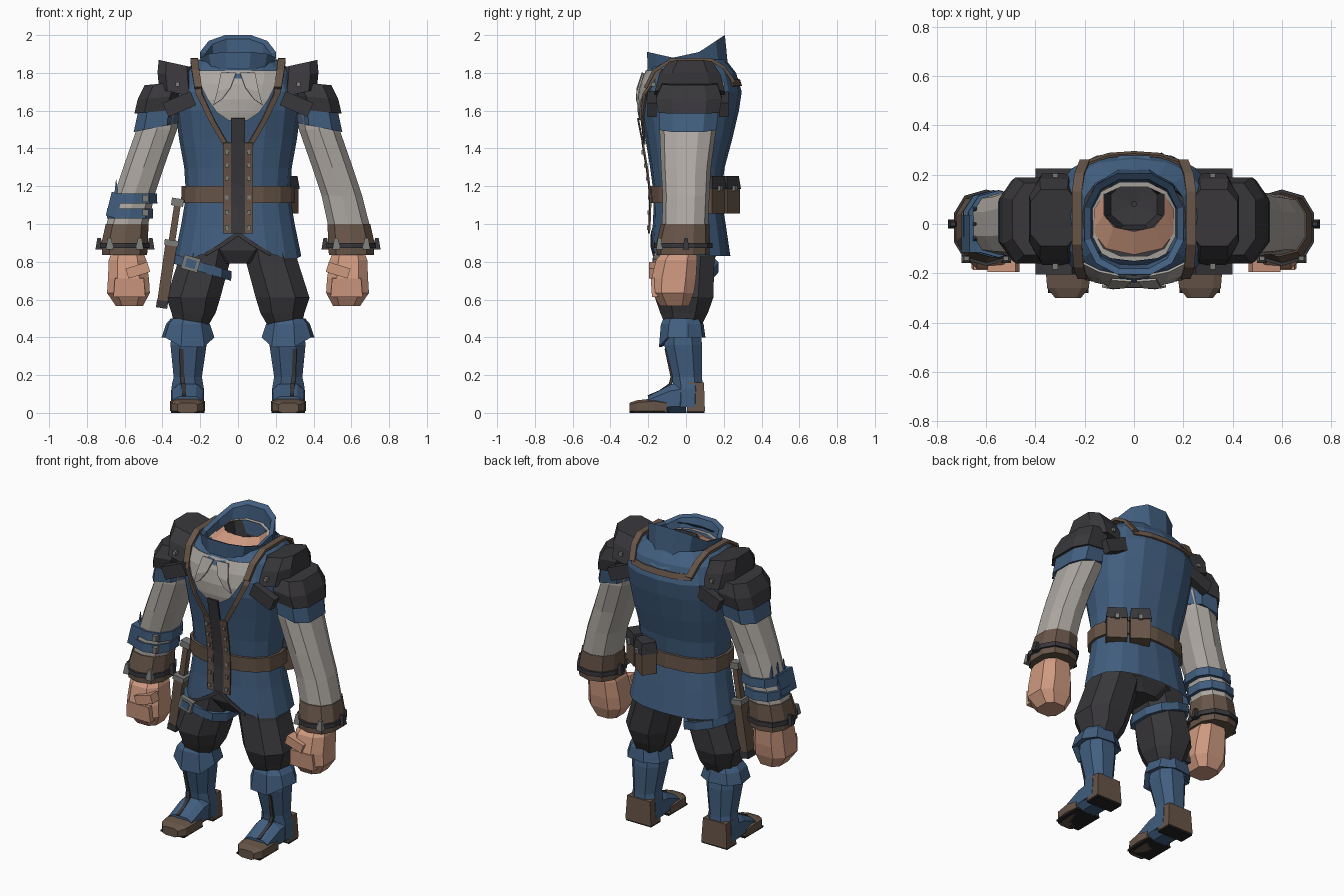
import bpy, bmesh, math
from mathutils import Matrix, Euler, Vector

if "Cube" in bpy.data.objects:
    bpy.data.objects.remove(bpy.data.objects["Cube"])


def material(name, r, g, b):
    m = bpy.data.materials.new(name)
    m.diffuse_color = (r, g, b, 1)
    m.use_nodes = True
    m.node_tree.nodes["Principled BSDF"].inputs["Base Color"].default_value = m.diffuse_color
    return m


BLUE = material("blue cloth", .053, .112, .212)
DARK = material("dark leather", .040, .038, .043)
BROWN = material("brown leather", .135, .090, .065)
SKIN = material("skin", .62, .32, .215)
LINEN = material("linen", .42, .39, .36)
METAL = material("dull metal", .20, .20, .19)
SOLE = material("black sole", .018, .017, .018)


def make(name, verts, faces, mat, mirror=False, thick=0):
    me = bpy.data.meshes.new(name)
    me.from_pydata(verts, [], faces)
    bm = bmesh.new()
    bm.from_mesh(me)
    bmesh.ops.recalc_face_normals(bm, faces=bm.faces)
    bm.to_mesh(me)
    bm.free()
    me.materials.append(mat)
    ob = bpy.data.objects.new(name, me)
    bpy.context.collection.objects.link(ob)
    if thick:
        s = ob.modifiers.new("thickness", 'SOLIDIFY')
        s.thickness, s.offset = thick, 0
    if mirror:
        ob.modifiers.new("mirror", 'MIRROR').use_mirror_merge = False
    return ob


def spow(v, e):
    return math.copysign(abs(v) ** e, v)


def loft(name, rings, mat, n=10, p=2.4, mirror=False, caps=True, axis='z',
         warp=None, tilt=0, off=.5):
    """Skin over superellipse rings (cx, cy, cz, ra, rb)."""
    verts, faces = [], []
    for cx, cy, cz, ra, rb in rings:
        for i in range(n):
            a = 2 * math.pi * (i + off) / n
            u, v = ra * spow(math.cos(a), 2 / p), rb * spow(math.sin(a), 2 / p)
            co = (cx + u, cy + v, cz + u * tilt) if axis == 'z' else (cx + u, cy, max(0, cz + v))
            verts.append(warp(*co) if warp else co)
    for k in range(len(rings) - 1):
        for i in range(n):
            j = (i + 1) % n
            faces.append((k * n + i, k * n + j, k * n + n + j, k * n + n + i))
    if caps:
        faces += [tuple(range(n)), tuple(range(len(verts) - n, len(verts)))]
    return make(name, verts, faces, mat, mirror)


def box(name, loc, size, mat, rot=(0, 0, 0), mirror=False, taper=1):
    m = Matrix.Translation(loc) @ Euler(rot).to_matrix().to_4x4()
    verts = []
    for z in (-.5, .5):
        k = taper if z > 0 else 1
        for x, y in ((-.5, -.5), (.5, -.5), (.5, .5), (-.5, .5)):
            verts.append(m @ Vector((x * size[0] * k, y * size[1] * k, z * size[2])))
    faces = [(0, 1, 2, 3), (4, 5, 6, 7)] + [(i, (i + 1) % 4, (i + 1) % 4 + 4, i + 4) for i in range(4)]
    return make(name, verts, faces, mat, mirror)


# Torso profile: height, half width, front y, back y
TORSO = [(.83, .335, -.185, .235), (1.0, .30, -.175, .21), (1.15, .275, -.17, .185),
         (1.3, .285, -.19, .205), (1.45, .312, -.215, .245), (1.6, .332, -.245, .28),
         (1.7, .335, -.245, .295), (1.8, .30, -.21, .265), (1.87, .21, -.15, .21)]


def torso_at(z):
    z = min(max(z, TORSO[0][0]), TORSO[-1][0])
    for a, b in zip(TORSO, TORSO[1:]):
        if z <= b[0]:
            t = (z - a[0]) / (b[0] - a[0])
            return [p + (q - p) * t for p, q in zip(a, b)][1:]


def torso_ring(z, grow=0):
    rx, f, b = torso_at(z)
    return (0, (f + b) / 2, z, rx + grow, (b - f) / 2 + grow)


def patch(name, rows, mat, off, side=-1, mirror=False, cols=4):
    """Plate following the torso; each row runs from (x0, z0) to (x1, z1)."""
    verts, faces = [], []
    for x0, z0, x1, z1 in rows:
        for i in range(cols + 1):
            x, z = x0 + (x1 - x0) * i / cols, z0 + (z1 - z0) * i / cols
            _, cy, _, rx, ry = torso_ring(z)
            y = cy + side * (ry * max(0, 1 - abs(x / rx) ** 2.4) ** (1 / 2.4) + off)
            verts.append((x, y, z))
    w = cols + 1
    for k in range(len(rows) - 1):
        faces += [(k * w + i, k * w + i + 1, k * w + w + i + 1, k * w + w + i) for i in range(cols)]
    return make(name, verts, faces, mat, mirror, .009)


def ribbon(name, path, width, mat, mirror=False):
    verts = [(x + s * width / 2, y, z) for x, y, z in path for s in (-1, 1)]
    faces = [(2 * i, 2 * i + 1, 2 * i + 3, 2 * i + 2) for i in range(len(path) - 1)]
    return make(name, verts, faces, mat, mirror, .018)


# Coat body with notched front hem
def hem(x, y, z):
    return (x, y, z + .12 * max(0, 1 - abs(x) / .2) - .01 if y < 0 and z < .85 else z)


loft("coat_body", [torso_ring(t[0]) for t in TORSO], BLUE, n=16, caps=False, warp=hem, off=0)
loft("belt", [torso_ring(z, g) for z, g in ((1.11, .004), (1.11, .02), (1.2, .02), (1.2, .004))],
     BROWN, n=16, caps=False, off=0)
patch("hem_trim", [(0, .965, 0, .935), (.08, .905, .08, .88), (.17, .85, .17, .83)], DARK, .004,
      mirror=True, cols=1)

# Shirt front, placket and trims
patch("shirt_front", [(-.21, 1.81, .21, 1.81), (-.20, 1.74, .20, 1.74), (-.16, 1.66, .16, 1.66),
                      (-.11, 1.59, .11, 1.59), (-.05, 1.55, .05, 1.55)], LINEN, .008, cols=6)
patch("cravat_flap", [(.01, 1.80, .09, 1.80), (.04, 1.72, .11, 1.70), (.085, 1.66, .13, 1.63)],
      LINEN, .02, mirror=True, cols=1)
rows = (1.56, 1.43, 1.3, 1.2, 1.1, 1.0, .95)
patch("front_placket", [(-.036, z, .036, z) for z in rows], DARK, .018, cols=2)
patch("front_trim", [(.036, z, .08, z) for z in rows[1:]], BROWN, .02, mirror=True, cols=1)
patch("lapel_trim", [(.205, 1.82, .235, 1.82), (.19, 1.69, .222, 1.69), (.125, 1.55, .155, 1.55),
                     (.05, 1.42, .08, 1.42)], BROWN, .012, mirror=True, cols=1)
for i, z in enumerate((1.38, 1.31, 1.24, 1.14, 1.06, .98)):
    box(f"coat_button_{i}", (.06, torso_at(z)[1] - .022, z), (.02, .018, .022), METAL, mirror=True)
ribbon("shoulder_strap", [(.21, -.215, 1.72), (.225, -.17, 1.81), (.232, -.08, 1.868), (.232, .13, 1.87),
                          (.222, .2, 1.83), (.2, .255, 1.75)], .04, BROWN, True)
patch("back_yoke_trim", [(-.21, 1.765, .21, 1.765), (-.21, 1.73, .21, 1.73)], BROWN, .006, 1)


# Collar, undershirt ring and open neck
def raise_back(x, y, z):
    if z > 1.84:
        z += .135 * max(0, y / .205) + .045 * max(0, -y / .2)
    return (x, y, z)


loft("collar", [(0, .02, 1.77, .185, .265), (0, .01, 1.82, .185, .22), (0, 0, 1.865, .207, .212),
                (0, 0, 1.86, .18, .187), (0, .01, 1.80, .165, .165)], BLUE, n=12, caps=False,
     warp=raise_back)
loft("shirt_collar", [(0, 0, 1.835, .178, .175), (0, .01, 1.84, .165, .145)], LINEN, n=12,
     caps=False, warp=lambda x, y, z: (x, y, z + .06 * max(0, y / .16)))
loft("neck", [(0, .03, 1.835, .178, .155), (0, .08, 1.885, .128, .11)], SKIN, n=10, caps=False)
loft("neck_hollow", [(0, .08, 1.885, .129, .111), (0, .08, 1.72, .10, .09), (0, .08, 1.71, .01, .01)],
     DARK, n=8, caps=False)

# Shoulder armour in three tiers
loft("shoulder_cap", [(.315, .02, 1.69, .108, .195), (.325, .02, 1.78, .106, .17),
                      (.325, .025, 1.848, .10, .12)], DARK, n=8, p=3.2, mirror=True, tilt=.22)
loft("shoulder_mid", [(.437, .015, 1.595, .118, .172), (.42, .015, 1.67, .118, .185),
                      (.39, .02, 1.745, .11, .155)], DARK, n=8, p=2.8, mirror=True, tilt=-.1)
loft("shoulder_skirt", [(.437, .01, 1.51, .122, .16), (.42, .015, 1.63, .112, .168)], BLUE, n=8,
     p=2.8, mirror=True, tilt=-.2)
for side, y in (("front", -.18), ("back", .2)):
    box("shoulder_clasp_" + side, (.31, y, 1.635), (.16, .05, .08), DARK, (0, .4, 0), True)
    box("clasp_stud_" + side, (.32, y * .96, 1.74), (.022, .025, .022), METAL, mirror=True)

# Sleeves, cuffs and fists
loft("sleeve", [(.40, .01, 1.62, .10, .14), (.43, .01, 1.5, .112, .15), (.50, 0, 1.3, .112, .132),
                (.55, 0, 1.15, .112, .124), (.59, -.005, .98, .115, .122)], LINEN, n=10, mirror=True)
loft("cuff", [(.587, -.005, 1.0, .118, .128), (.6, -.015, .90, .128, .142), (.6, -.015, .835, .124, .139)],
     BROWN, n=10, mirror=True)
loft("cuff_rim", [(.6, -.015, .90, .137, .155), (.6, -.015, .872, .137, .155)], DARK, n=10, mirror=True)
for i, (x, y) in enumerate(((.735, 0), (.462, 0), (.68, -.14), (.52, -.14))):
    box(f"cuff_stud_{i}", (x, y, .895), (.04, .035, .06), METAL if i > 1 else DARK, mirror=True, taper=.5)
loft("fist", [(.585, -.03, .86, .085, .09), (.585, -.05, .81, .105, .115), (.58, -.065, .71, .115, .125),
              (.58, -.07, .635, .12, .118), (.575, -.06, .565, .075, .08)], SKIN, n=8, p=2.8, mirror=True)
box("thumb", (.53, -.16, .755), (.12, .07, .055), SKIN, (0, .3, 0), True)
box("curled_fingers", (.575, -.155, .665), (.17, .06, .10), SKIN, (.1, 0, 0), True, .9)

# Straps on one forearm
for i, (x, z) in enumerate(((-.55, 1.135), (-.572, 1.055))):
    loft(f"arm_band_{i}", [(x, 0, z - .027, .128, .138), (x, 0, z + .027, .126, .136)], BLUE, n=10)
box("arm_plate", (-.655, -.04, 1.1), (.06, .15, .13), BLUE, (0, .25, 0))
for i in range(3):
    box(f"arm_spike_{i}", (-.645, -.06 + .06 * i, 1.19), (.022, .022, .09), BLUE, taper=.1)
for z in (1.06, 1.135):
    box("arm_buckle", (-.49, -.13, z), (.03, .03, .035), METAL)

# Trousers
loft("hips", [(0, .02, .79, .12, .12), (0, .02, .86, .27, .16), (0, .02, .98, .27, .16)], DARK, n=12)
loft("trouser_leg", [(.15, .02, .95, .14, .16), (.18, .005, .8, .147, .155), (.236, -.01, .61, .152, .165),
                     (.235, -.01, .53, .125, .135), (.25, -.015, .44, .085, .09)], DARK, n=8, mirror=True)


# Boots with folded tops
def point_down(x, y, z):
    return (x, y, z - .05 if z < .43 and y < -.1 else z)


loft("boot_fold", [(.262, -.02, .50, .095, .10), (.265, -.02, .47, .118, .115), (.265, -.02, .40, .142, .125),
                   (.265, -.02, .41, .10, .10)], BLUE, n=8, mirror=True, caps=False, warp=point_down, off=.25)
loft("boot_shaft", [(.26, -.02, .49, .09, .095), (.262, -.015, .36, .102, .107), (.266, .005, .19, .08, .085),
                    (.267, .012, .13, .092, .083), (.267, .01, .03, .095, .085)], BLUE, n=8, mirror=True)
loft("boot_instep", [(.267, 0, .08, .09, .09), (.267, -.08, .075, .088, .08), (.267, -.2, .045, .085, .045)],
     BLUE, n=8, p=3, mirror=True, axis='y')
loft("boot_toe", [(.267, -.10, .03, .09, .035), (.267, -.17, .036, .097, .042), (.268, -.26, .032, .088, .036),
                  (.268, -.30, .026, .055, .028)], BROWN, n=8, p=4, mirror=True, axis='y')
box("boot_heel", (.267, .052, .085), (.18, .096, .15), BROWN, mirror=True, taper=.9)
box("sole_front", (.267, -.185, .005), (.165, .19, .01), SOLE, mirror=True)
box("sole_heel", (.267, .05, .005), (.178, .094, .01), SOLE, mirror=True)
ribbon("boot_lacing", [(.3, -.105, .34), (.295, -.073, .19), (.29, -.083, .15),
                       (.285, -.14, .11), (.285, -.2, .085)], .022, DARK, True)

# Thigh strap and sheathed knife
loft("thigh_strap", [(-.19, .005, .745, .16, .168), (-.185, .005, .795, .158, .168)], BLUE, n=10, tilt=-.3)
box("thigh_buckle", (-.25, -.16, .79), (.09, .03, .075), METAL, (0, .28, 0))
box("thigh_buckle_hole", (-.25, -.17, .79), (.055, .016, .045), BLUE, (0, .28, 0))
LEAN = (0, .15, 0)
box("knife_sheath", (-.378, -.05, .73), (.055, .08, .34), BROWN, LEAN, taper=1.15)
box("sheath_tip", (-.402, -.05, .575), (.06, .085, .04), DARK, LEAN)
box("knife_guard", (-.352, -.05, .90), (.075, .1, .03), METAL, LEAN)
box("knife_handle", (-.336, -.05, 1.0), (.035, .04, .2), BROWN, LEAN)
box("knife_pommel", (-.32, -.05, 1.115), (.065, .055, .04), METAL, LEAN)

# Two belt pouches at the back right
for i, s in enumerate((-.068, .068)):
    x, y = .19 + .82 * s, .175 - .57 * s
    r = (0, 0, -.61)
    box(f"pouch_{i}", (x, y, 1.135), (.12, .09, .16), BROWN, r)
    box(f"pouch_flap_{i}", (x, y, 1.22), (.128, .1, .07), DARK, r, taper=.85)
    box(f"pouch_stud_{i}", (x + .032, y + .045, 1.19), (.025, .02, .03), METAL, r)
